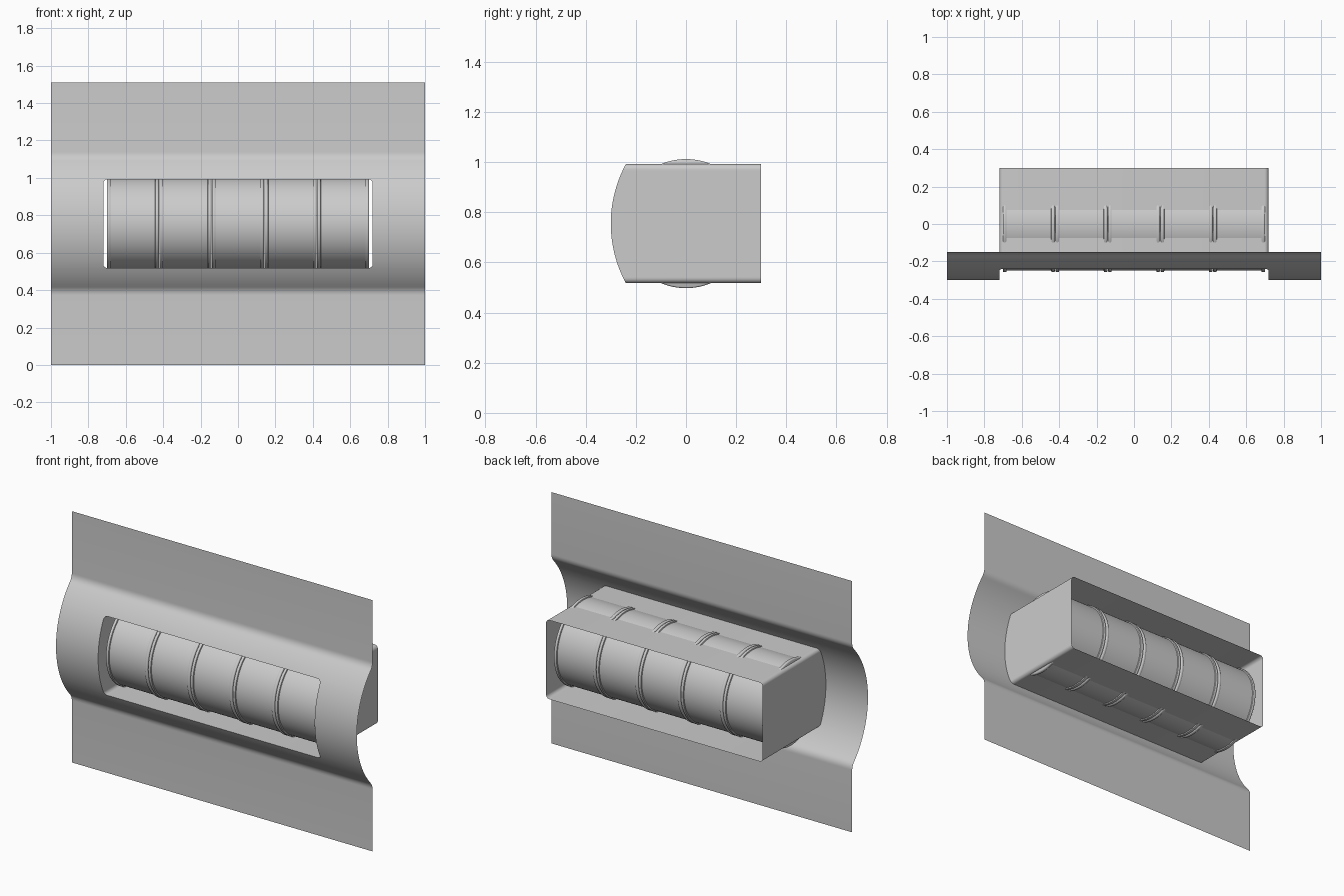
import bpy, bmesh
from math import sin, cos, sqrt, pi, radians

if "Cube" in bpy.data.objects:
    bpy.data.objects.remove(bpy.data.objects["Cube"])

ZC = 0.755                      # height of the reel axis
HW, HH, RC = 0.72, 0.2375, 0.022  # window half width, half height, corner radius
BACK = 0.30


def finish(bm, name, angle=35):
    bmesh.ops.recalc_face_normals(bm, faces=bm.faces)
    me = bpy.data.meshes.new(name)
    bm.to_mesh(me)
    bm.free()
    ob = bpy.data.objects.new(name, me)
    bpy.context.collection.objects.link(ob)
    bpy.ops.object.select_all(action='DESELECT')
    ob.select_set(True)
    bpy.context.view_layer.objects.active = ob
    bpy.ops.object.shade_smooth_by_angle(angle=radians(angle))
    return ob


# bulged profile: circular arc, small fillet, flat plate
R, T0 = 0.5, radians(42.5)


def bulge(u):
    return -0.30 + R - sqrt(R * R - u * u)


upper = [(R * sin(T0 * i / 24), 0) for i in range(25)]
upper = [(u, bulge(u)) for u, _ in upper]
(z0, y0), (z1, y1), (z2, y2) = upper[-1], (0.357, -0.15), (0.383, -0.15)
for i in range(1, 7):
    t = i / 6
    a, b, c = (1 - t) ** 2, 2 * t * (1 - t), t * t
    upper.append((a * z0 + b * z1 + c * z2, a * y0 + b * y1 + c * y2))
upper.append((0.755, -0.15))
# extra rows that trace the rounded window corners
upper = [p for p in upper if not HH - RC - 0.002 < p[0] < HH + 0.002]
corner = [HH - RC + RC * sin(pi / 2 * i / 6) for i in range(7)]
upper = sorted(upper + [(u, bulge(u)) for u in corner])
rows = [(-u, y) for u, y in reversed(upper[1:])] + upper


def window_half(u):
    d = min(max(abs(u) - (HH - RC), 0), RC)
    return HW - RC + sqrt(max(RC * RC - d * d, 0))


def inside(u):
    return abs(u) <= HH + 1e-6


# front panel with window
bm = bmesh.new()
grid = [[bm.verts.new((x, y, ZC + u)) for x in (-1, -window_half(u), window_half(u), 1)]
        for u, y in rows]
for i in range(len(rows) - 1):
    hole = inside(rows[i][0]) and inside(rows[i + 1][0])
    for j in range(3):
        if not (hole and j == 1):
            bm.faces.new((grid[i][j], grid[i][j + 1], grid[i + 1][j + 1], grid[i + 1][j]))
finish(bm, "front_panel")

# open tube housing running back from the window edge
bm = bmesh.new()
win = [(window_half(u), y, ZC + u) for u, y in rows if inside(u)]
loop = win + [(-x, y, z) for x, y, z in reversed(win)]
front = [bm.verts.new(p) for p in loop]
rear = [bm.verts.new((x, BACK, z)) for x, y, z in loop]
for i in range(len(loop)):
    k = (i + 1) % len(loop)
    bm.faces.new((front[i], front[k], rear[k], rear[i]))
finish(bm, "housing")

# five reels with raised rims
SEG, W = 96, 0.139
half = [(W, 0.252), (W - 0.002, 0.2555), (W - 0.006, 0.2575), (W - 0.013, 0.2575),
        (W - 0.018, 0.2555), (W - 0.02, 0.2495)]
profile = [(-x, r) for x, r in half] + half[::-1]


def reel(name, cx):
    bm = bmesh.new()
    rings = [[bm.verts.new((cx + x, r * cos(2 * pi * s / SEG), ZC + r * sin(2 * pi * s / SEG)))
              for s in range(SEG)] for x, r in profile]
    for a, b in zip(rings, rings[1:]):
        for s in range(SEG):
            k = (s + 1) % SEG
            bm.faces.new((a[s], a[k], b[k], b[s]))
    bm.faces.new(rings[0])
    bm.faces.new(rings[-1])
    finish(bm, name)


for n in range(5):
    reel(f"reel_{n + 1}", (n - 2) * 0.281)
